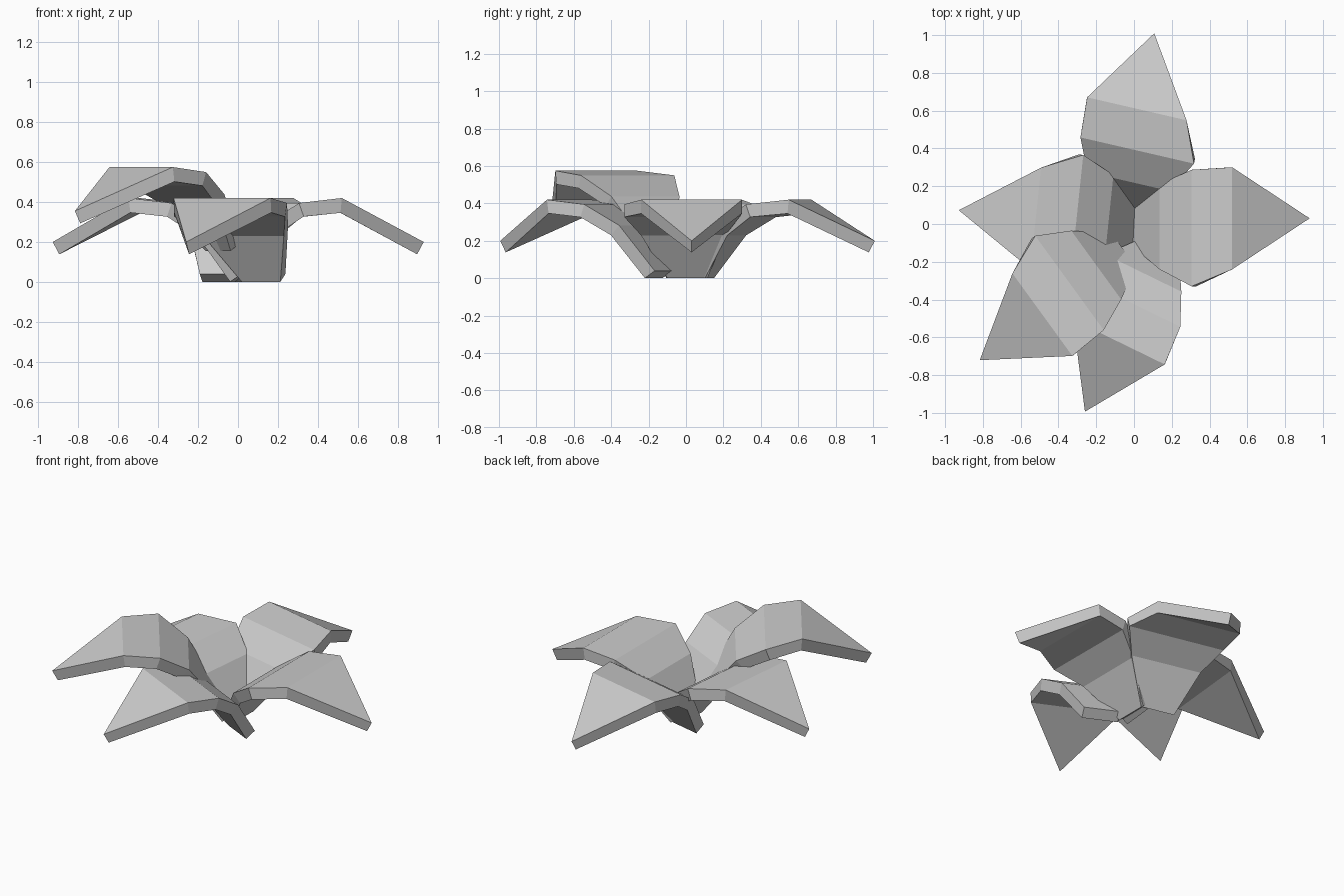
import bpy
import math
from mathutils import Matrix

if "Cube" in bpy.data.objects:
    bpy.data.objects.remove(bpy.data.objects["Cube"])

# Petal cross-rows: distance from outer crease, height, left and right edge
ROWS = [(-0.55, 0.04, 0.085, -0.13),
        (-0.385, 0.283, 0.18, -0.27),
        (-0.215, 0.395, 0.257, -0.36),
        (0.0, 0.42, 0.27, -0.27)]
TIP = (0.41, 0.0, 0.2)


def add_petal(name, x, y, angle, lift=0.0):
    """One folded petal, placed by the middle of its outer crease."""
    verts = []
    for s, z, left, right in ROWS:
        verts += [(s, left, z), (s, right, z)]
    verts.append(TIP)
    faces = [(i, i + 1, i + 3, i + 2) for i in range(0, 6, 2)] + [(6, 7, 8)]
    mesh = bpy.data.meshes.new(name)
    mesh.from_pydata(verts, [], faces)
    mesh.transform(Matrix.Translation((x, y, lift)) @
                   Matrix.Rotation(math.radians(angle), 4, 'Z'))
    obj = bpy.data.objects.new(name, mesh)
    bpy.context.collection.objects.link(obj)
    # Even thickness below the upper surface
    solid = obj.modifiers.new("thickness", 'SOLIDIFY')
    solid.thickness = 0.07
    solid.offset = -1
    solid.use_even_offset = True


# Four low petals and one raised petal
add_petal("right_petal", 0.52, 0.03, 0)
add_petal("back_petal", 0.015, 0.61, 77)
add_petal("left_petal", -0.52, 0.03, 174)
add_petal("front_petal", -0.08, -0.625, 244)
add_petal("raised_petal", -0.485, -0.48, 216, 0.155)
